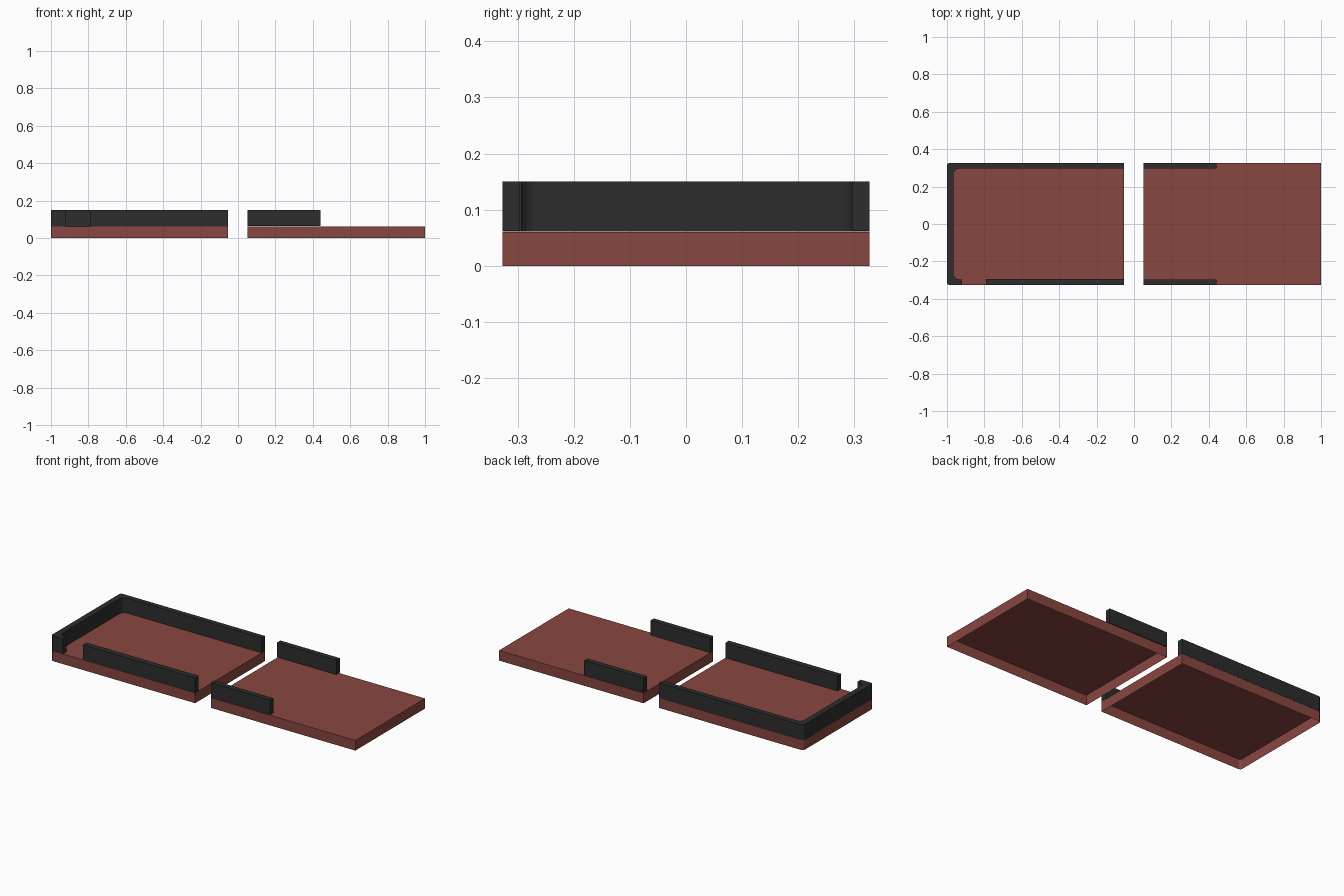
import bpy, bmesh, math

if "Cube" in bpy.data.objects:
    bpy.data.objects.remove(bpy.data.objects["Cube"])

def material(name, rgb):
    m = bpy.data.materials.new(name)
    m.diffuse_color = (*rgb, 1)
    m.use_nodes = True
    m.node_tree.nodes["Principled BSDF"].inputs["Base Color"].default_value = m.diffuse_color
    return m

RED = material("brick_red", (0.25, 0.062, 0.052))
BLACK = material("charcoal", (0.026, 0.026, 0.026))
Y, DECK, TOP, T = 0.327, 0.06, 0.15, 0.031

def arc(cx, cy, r, a0, a1, n=5):
    return [(cx + r * math.cos(math.radians(a0 + (a1 - a0) * i / n)),
             cy + r * math.sin(math.radians(a0 + (a1 - a0) * i / n))) for i in range(n + 1)]

def prism(name, outline, z0, z1, mat, open_bottom=False):
    """Extrude a flat outline; optionally leave the underside open."""
    bm = bmesh.new()
    bottom = bm.faces.new([bm.verts.new((x, y, z0)) for x, y in outline])
    ext = bmesh.ops.extrude_face_region(bm, geom=[bottom], use_keep_orig=True)
    for v in ext["geom"]:
        if isinstance(v, bmesh.types.BMVert):
            v.co.z = z1
    bmesh.ops.recalc_face_normals(bm, faces=bm.faces)
    if open_bottom:
        low = [f for f in bm.faces if all(abs(v.co.z - z0) < 1e-6 for v in f.verts)]
        bmesh.ops.delete(bm, geom=low, context='FACES_ONLY')
    me = bpy.data.meshes.new(name)
    bm.to_mesh(me)
    bm.free()
    me.materials.append(mat)
    ob = bpy.data.objects.new(name, me)
    bpy.context.collection.objects.link(ob)
    return ob

def rect(x0, x1, y0, y1):
    return [(x0, y0), (x1, y0), (x1, y1), (x0, y1)]

# Hollow decks, open underneath; the left one has rounded outer corners
R = 0.015
left_end = arc(-1 + R, Y - R, R, 90, 180) + arc(-1 + R, -Y + R, R, 180, 270)
prism("left_deck", [(-0.053, -Y), (-0.053, Y)] + left_end, 0, DECK, RED, True)
prism("right_deck", rect(0.05, 1, -Y, Y), 0, DECK, RED, True)

# Wrap-around wall: back, left end and a short front return
r, xi, yi = 0.03, -0.965, Y - T
inner = arc(xi + r, -yi + r, r, 270, 180) + arc(xi + r, yi - r, r, 180, 90)
prism("wrap_wall", [(-0.053, yi), (-0.053, Y)] + left_end
      + [(-0.92, -Y), (-0.92, -yi)] + inner, DECK + 0.001, TOP, BLACK)

# Straight walls
prism("left_front_wall", rect(-0.79, -0.053, -Y, -Y + 0.034), DECK + 0.001, TOP, BLACK)
for name, s in (("right_front_wall", -1), ("right_back_wall", 1)):
    prism(name, rect(0.05, 0.44, *sorted((s * Y, s * (Y - T)))), DECK + 0.003, TOP, BLACK)
